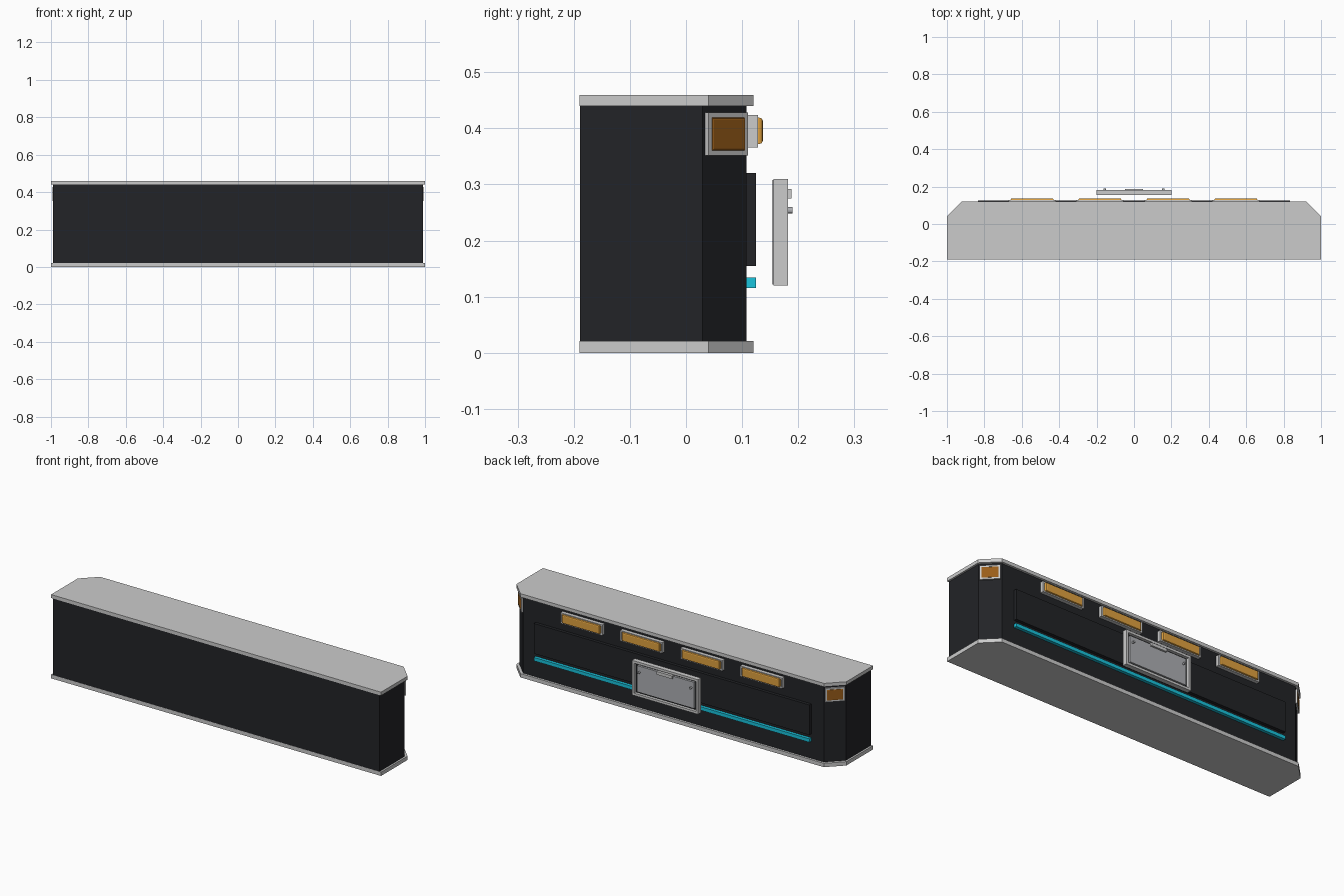
import bpy, bmesh, math
from mathutils import Matrix, Vector

if "Cube" in bpy.data.objects:
    bpy.data.objects.remove(bpy.data.objects["Cube"])


def material(name, rgb):
    m = bpy.data.materials.new(name)
    m.diffuse_color = (*rgb, 1)
    m.use_nodes = True
    m.node_tree.nodes["Principled BSDF"].inputs["Base Color"].default_value = m.diffuse_color
    return m


BLACK = material("black_paint", (0.016, 0.017, 0.02))
AMBER = material("amber_lens", (0.75, 0.36, 0.05))
DARK_AMBER = material("dark_amber_lens", (0.32, 0.11, 0.01))
CYAN = material("cyan_strip", (0.01, 0.55, 0.72))
GREY = material("plate_grey", (0.42, 0.43, 0.45))


def finish(name, bm, mat=None, matrix=None):
    bmesh.ops.recalc_face_normals(bm, faces=bm.faces)
    me = bpy.data.meshes.new(name)
    bm.to_mesh(me)
    bm.free()
    ob = bpy.data.objects.new(name, me)
    bpy.context.collection.objects.link(ob)
    if mat:
        me.materials.append(mat)
    if matrix:
        ob.matrix_world = matrix
    return ob


def prism(name, pts, z0, z1, mat=None):
    bm = bmesh.new()
    face = bm.faces.new([bm.verts.new((x, y, z0)) for x, y in pts])
    up = bmesh.ops.extrude_face_region(bm, geom=[face])["geom"]
    bmesh.ops.translate(bm, vec=(0, 0, z1 - z0),
                        verts=[v for v in up if isinstance(v, bmesh.types.BMVert)])
    return finish(name, bm, mat)


def box(name, x, y, z, mat=None, bevel=0, matrix=None):
    bm = bmesh.new()
    bmesh.ops.create_cube(bm, size=1)
    for v in bm.verts:
        for i, (a, b) in enumerate((x, y, z)):
            v.co[i] = (a + b) / 2 + v.co[i] * (b - a)
    if bevel:
        # chamfer only the outward (+y) rim
        rim = [e for e in bm.edges if all(abs(v.co.y - y[1]) < 1e-6 for v in e.verts)]
        bmesh.ops.bevel(bm, geom=rim, offset=bevel, segments=2, profile=0.5, affect='EDGES')
    return finish(name, bm, mat, matrix)


def frame(name, x, y, z, border, mat=None, matrix=None):
    """Rectangular ring in the xz plane, from y[0] to y[1]."""
    bm = bmesh.new()
    rings = []
    for yy in y:
        for d in (0, border):
            rings.append([bm.verts.new((px, yy, pz)) for px, pz in (
                (x[0] + d, z[0] + d), (x[1] - d, z[0] + d),
                (x[1] - d, z[1] - d), (x[0] + d, z[1] - d))])
    for a, b in ((0, 1), (1, 3), (3, 2), (2, 0)):
        for i in range(4):
            j = (i + 1) % 4
            bm.faces.new((rings[a][i], rings[a][j], rings[b][j], rings[b][i]))
    return finish(name, bm, mat, matrix)


def outline(half, back, front, cut):
    return [(-half, back), (half, back), (half, front - cut), (half - cut, front),
            (cut - half, front), (-half, front - cut)]


# main body and the two overhanging caps
prism("bumper_body", outline(0.99, -0.189, 0.108, 0.079), 0.02, 0.44, BLACK)
prism("bottom_cap", outline(1.0, -0.19, 0.12, 0.08), 0, 0.021)
prism("top_cap", outline(1.0, -0.19, 0.12, 0.08), 0.44, 0.459)

# raised panel and glowing strip
box("rear_panel", (-0.835, 0.835), (0.105, 0.125), (0.155, 0.32), BLACK)
box("light_strip", (-0.835, 0.835), (0.105, 0.125), (0.115, 0.134), CYAN)

# four rear lamps
for i, cx in enumerate((-0.545, -0.182, 0.182, 0.545)):
    box(f"lamp_back_{i}", (cx - 0.12, cx + 0.12), (0.1, 0.116), (0.369, 0.422), BLACK)
    frame(f"lamp_frame_{i}", (cx - 0.127, cx + 0.127), (0.106, 0.128), (0.366, 0.424), 0.008)
    box(f"lamp_lens_{i}", (cx - 0.114, cx + 0.114), (0.11, 0.137), (0.372, 0.419), AMBER, 0.006)

# corner lamps on the chamfers
for side, sx in (("right", 1), ("left", -1)):
    m = Matrix.Translation(Vector((sx * 0.95, 0.069, 0))) @ Matrix.Rotation(-sx * math.pi / 4, 4, 'Z')
    frame(f"corner_frame_{side}", (-0.05, 0.05), (-0.006, 0.009), (0.352, 0.428), 0.009, None, m)
    box(f"corner_lens_{side}", (-0.042, 0.042), (-0.006, 0.011), (0.36, 0.419), DARK_AMBER, 0.004, m)

# plate holder
box("plate_backing", (-0.198, 0.198), (0.154, 0.166), (0.122, 0.308), BLACK)
frame("plate_frame", (-0.2, 0.2), (0.156, 0.182), (0.12, 0.31), 0.013)
box("number_plate", (-0.173, 0.173), (0.162, 0.178), (0.143, 0.287), GREY)
box("plate_lamp", (-0.047, 0.047), (0.17, 0.188), (0.275, 0.292))
for side, sx in (("right", 1), ("left", -1)):
    bm = bmesh.new()
    bmesh.ops.create_cone(bm, cap_ends=True, segments=12, radius1=0.006, radius2=0.006, depth=0.014)
    finish(f"plate_screw_{side}", bm, GREY,
           Matrix.Translation((sx * 0.157, 0.183, 0.254)) @ Matrix.Rotation(math.pi / 2, 4, 'X'))
